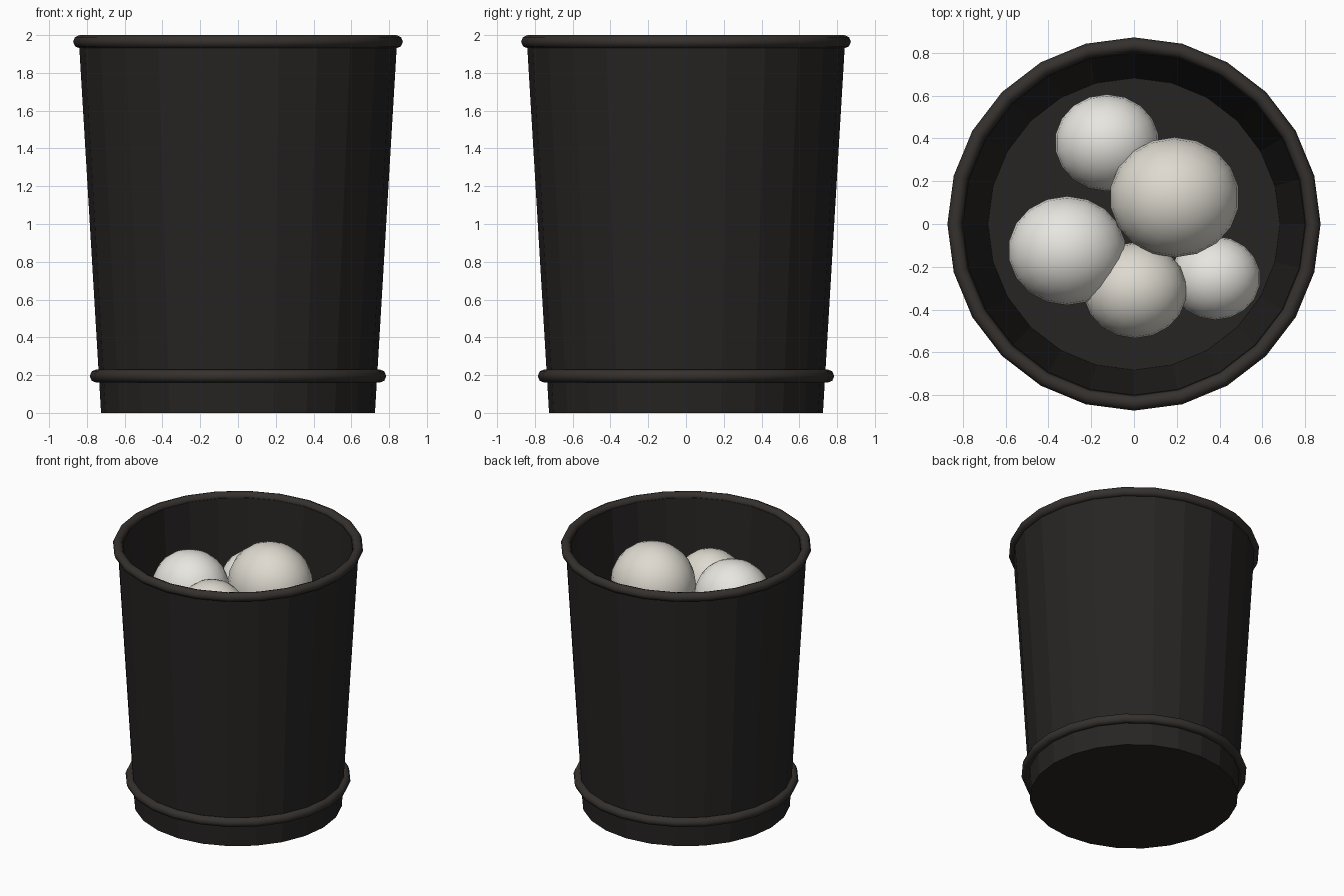
import bpy, bmesh, math

if "Cube" in bpy.data.objects:
    bpy.data.objects.remove(bpy.data.objects["Cube"])

SIDES = 24


def material(name, rgb):
    m = bpy.data.materials.new(name)
    m.diffuse_color = (*rgb, 1)
    m.use_nodes = True
    m.node_tree.nodes["Principled BSDF"].inputs["Base Color"].default_value = m.diffuse_color
    return m


dark = material("dark_shell", (0.02, 0.018, 0.017))
trim = material("dark_trim", (0.035, 0.03, 0.027))
pale = material("pale", (0.80, 0.79, 0.74))
cream = material("cream", (0.73, 0.70, 0.63))


# Lathe a profile of (radius, z) points; both ends are capped
def lathe(name, profile, mat):
    bm = bmesh.new()
    rings = []
    for r, z in profile:
        rings.append([bm.verts.new((r * math.cos(2 * math.pi * i / SIDES),
                                    r * math.sin(2 * math.pi * i / SIDES), z))
                      for i in range(SIDES)])
    for a, b in zip(rings, rings[1:]):
        for i in range(SIDES):
            j = (i + 1) % SIDES
            bm.faces.new((a[i], a[j], b[j], b[i]))
    bm.faces.new(rings[0][::-1])
    bm.faces.new(rings[-1])
    mesh = bpy.data.meshes.new(name)
    bm.to_mesh(mesh)
    bm.free()
    mesh.materials.append(mat)
    obj = bpy.data.objects.new(name, mesh)
    bpy.context.collection.objects.link(obj)
    return obj


def ring(name, radius, z):
    bpy.ops.mesh.primitive_torus_add(major_segments=SIDES, minor_segments=8,
                                     major_radius=radius, minor_radius=0.035,
                                     location=(0, 0, z))
    obj = bpy.context.object
    obj.name = name
    obj.data.materials.append(trim)
    bpy.ops.object.shade_smooth_by_angle(angle=math.radians(50))


def ball(name, loc, r, mat):
    bpy.ops.mesh.primitive_uv_sphere_add(segments=18, ring_count=12, radius=1,
                                         location=loc)
    obj = bpy.context.object
    obj.name = name
    obj.scale = (r, r * 0.925, r * 0.95)
    obj.data.materials.append(mat)
    bpy.ops.object.shade_smooth()


# Tapered open bucket: outer wall, lip, inner wall, floor
lathe("bucket", [(0.725, 0), (0.842, 1.965), (0.80, 1.965), (0.683, 0.06)], dark)

# Rim and lower band
ring("rim", 0.838, 1.965)
ring("lower_band", 0.75, 0.195)

# Heap of balls near the top
balls = [((0.19, 0.125, 1.69), 0.304, cream),
         ((-0.313, -0.125, 1.62), 0.276, pale),
         ((-0.126, 0.38, 1.51), 0.245, pale),
         ((0.005, -0.31, 1.58), 0.243, cream),
         ((0.38, -0.253, 1.45), 0.212, pale)]
for n, (loc, r, mat) in enumerate(balls, 1):
    ball(f"ball_{n}", loc, r, mat)
